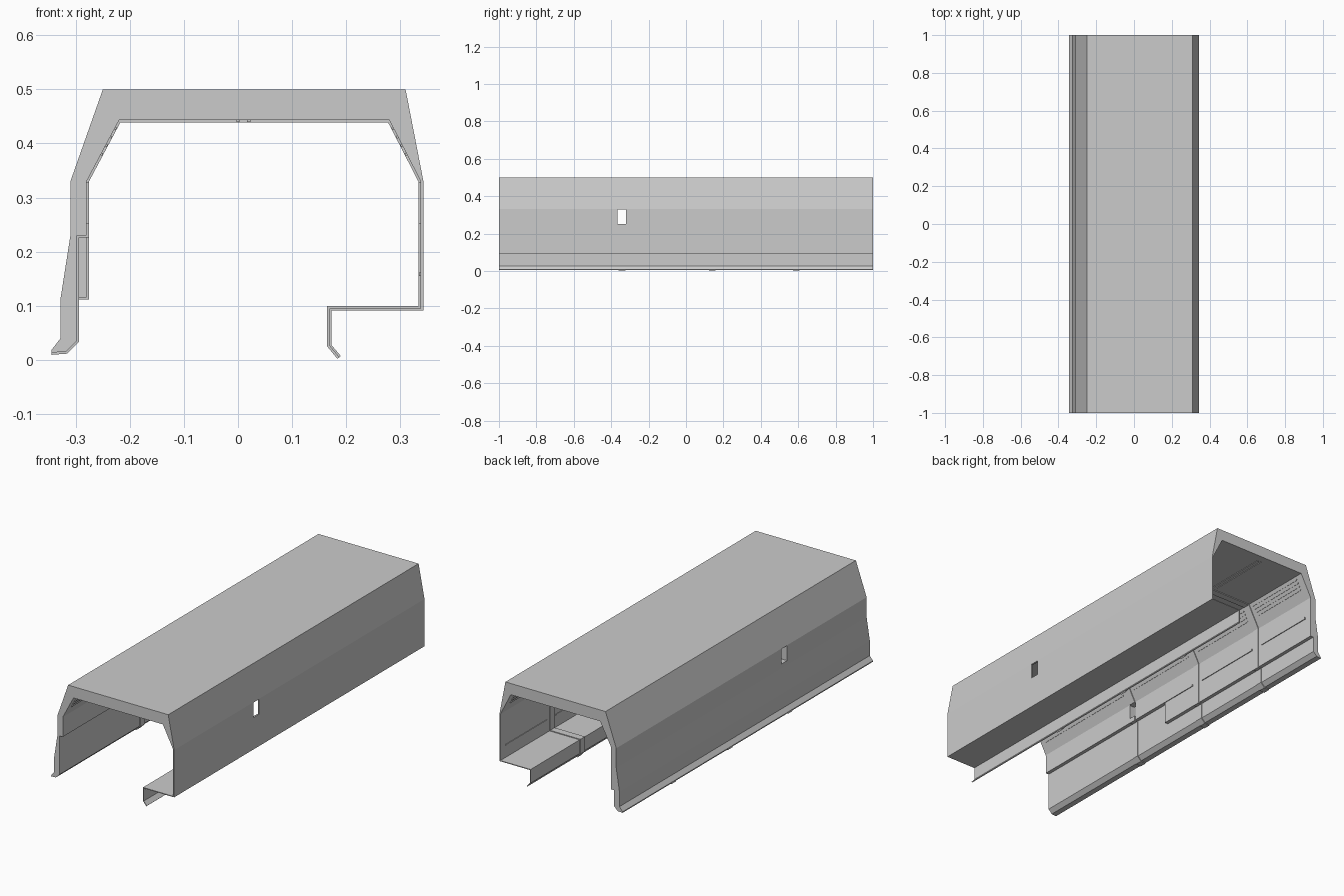
import bpy, bmesh
from mathutils import Vector

if "Cube" in bpy.data.objects:
    bpy.data.objects.remove(bpy.data.objects["Cube"])


def extrude(name, pts, y0, y1):
    """Closed XZ profile extruded along Y."""
    bm = bmesh.new()
    f = bm.faces.new([bm.verts.new((x, y0, z)) for x, z in pts])
    r = bmesh.ops.extrude_face_region(bm, geom=[f])
    vs = [g for g in r["geom"] if isinstance(g, bmesh.types.BMVert)]
    bmesh.ops.translate(bm, verts=vs, vec=(0, y1 - y0, 0))
    bmesh.ops.recalc_face_normals(bm, faces=bm.faces)
    me = bpy.data.meshes.new(name)
    bm.to_mesh(me)
    bm.free()
    ob = bpy.data.objects.new(name, me)
    bpy.context.collection.objects.link(ob)
    return ob


def box(name, x0, x1, y0, y1, z0, z1):
    return extrude(name, [(x0, z0), (x1, z0), (x1, z1), (x0, z1)], y0, y1)


def offset(path, d):
    """Mitred offset of an open path towards its right-hand side."""
    p = [Vector(q) for q in path]
    n = []
    for a, b in zip(p, p[1:]):
        t = (b - a).normalized()
        n.append(Vector((t.y, -t.x)))
    out = [p[0] + n[0] * d]
    for i in range(1, len(p) - 1):
        m = n[i - 1] + n[i]
        out.append(p[i] + m * (2 * d / m.length_squared))
    out.append(p[-1] + n[-1] * d)
    return [tuple(v) for v in out]


# Interior cross-section, left lip over the roof to right lip
def inner_path(step):
    return [(-.345, .013), (-.318, .015), (-.298, .035), (-.298, step),
            (-.28, step), (-.28, .33), (-.22, .443), (.28, .443),
            (.338, .33), (.338, .095), (.169, .095), (.169, .026), (.187, .004)]


# Exterior cross-section, right lip back to left lip
outer = [(.19, .007), (.173, .027), (.173, .091), (.343, .091), (.343, .33),
         (.31, .50), (-.25, .50), (-.31, .33), (-.31, .23), (-.328, .115),
         (-.328, .04), (-.345, .018)]

shell = extrude("cover_shell", inner_path(.23) + outer, -1, 1)

# Thickened lower panel on the left wall
box("left_wall_panel", -.3, -.28, -.1, 1, .115, .232)

# Ribs lining the inside
ribs = []
for i, y in enumerate((-.342, .14, .59)):
    path = inner_path(.23 if y < -.1 else .115)
    prof = offset(path, .004) + offset(path, -.001)[::-1]
    ribs.append(extrude(f"inner_rib_{i + 1}", prof, y - .018, y + .018))

# Small window through both walls
cutter = box("window_cutter", -.5, .5, -.365, -.321, .252, .328)
cutter.hide_render = True
for ob in [shell, ribs[0]]:
    m = ob.modifiers.new("window", "BOOLEAN")
    m.operation = "DIFFERENCE"
    m.solver = "EXACT"
    m.object = cutter
    bpy.context.view_layer.objects.active = ob
    bpy.ops.object.modifier_apply(modifier=m.name)
bpy.data.objects.remove(cutter)

# Fine lengthwise ridges in each bay between ribs
bays = [(-.97, -.38), (-.3, .11), (.18, .56), (.63, .96)]
slopes = {"left": (Vector((-.28, .33)), Vector((-.22, .443))),
          "right": (Vector((.28, .443)), Vector((.338, .33)))}
for b, (y0, y1) in enumerate(bays):
    for side, (a, c) in slopes.items():
        for k in range(4):
            t = .45 + .14 * k
            t = t if side == "left" else 1 - t
            seg = [a.lerp(c, t - .02), a.lerp(c, t + .02)]
            prof = offset(seg, .003) + offset(seg, -.001)[::-1]
            extrude(f"{side}_slope_ridge_{b + 1}_{k + 1}", prof, y0, y1)
    # Wall strips and paired roof strips
    if b > 0:
        box(f"left_wall_strip_{b + 1}", -.282, -.276, max(y0, -.1), y1, .226, .236)
    box(f"right_wall_strip_{b + 1}", .335, .339, y0, y1, .155, .161)
    for k, x in enumerate((0, .02)):
        box(f"roof_strip_{b + 1}_{k + 1}", x - .003, x + .003, y0, y1, .44, .444)
